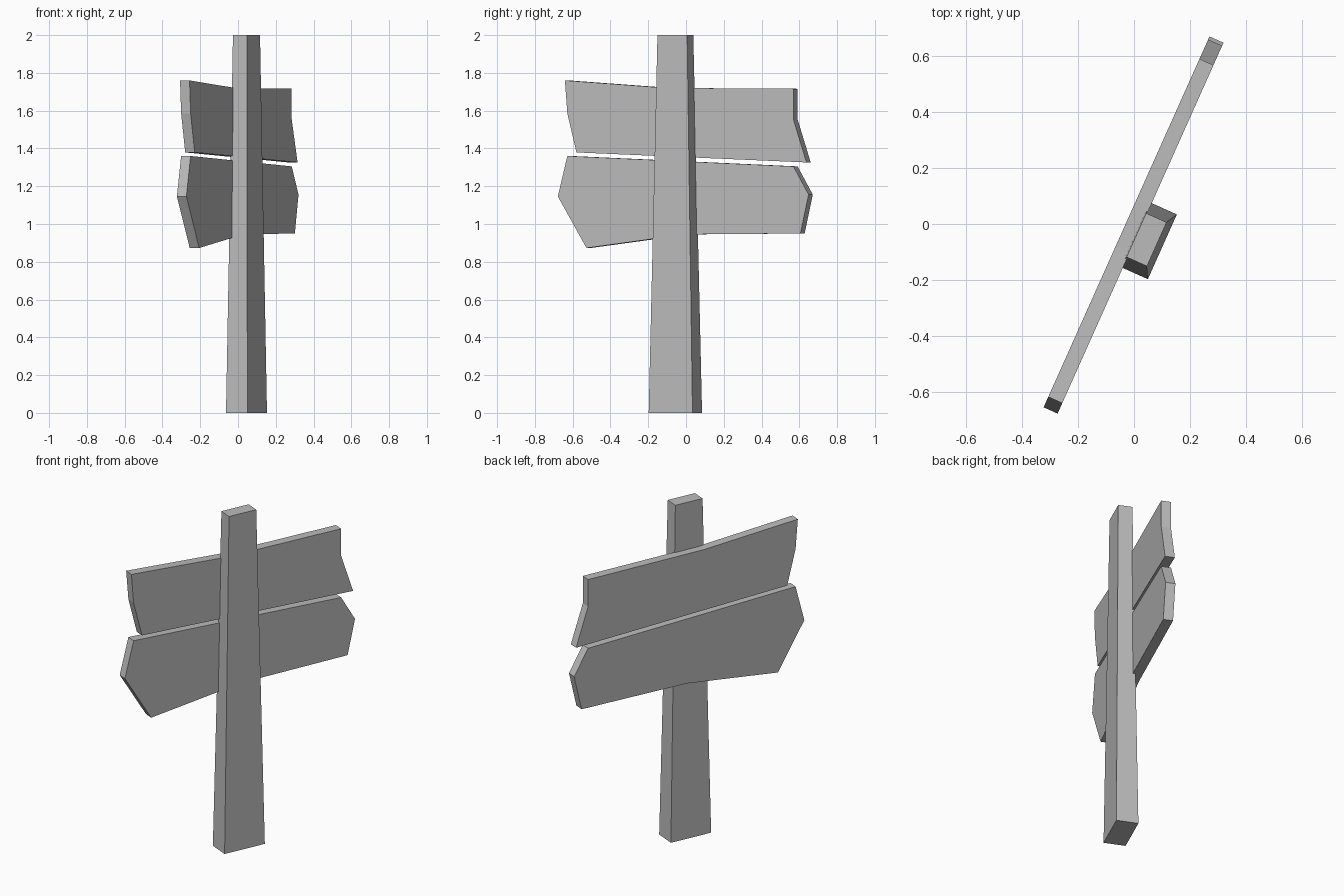
import bpy, bmesh, math
from mathutils import Matrix

cube = bpy.data.objects.get("Cube")
if cube:
    bpy.data.objects.remove(cube, do_unlink=True)

# One flat grey for the whole sign
grey = bpy.data.materials.new("weathered_grey")
grey.use_nodes = True
colour = (0.5, 0.5, 0.5, 1)
grey.diffuse_color = colour
grey.node_tree.nodes["Principled BSDF"].inputs["Base Color"].default_value = colour

# Local x runs along the planks, local -y is the post side
TURN = Matrix.Rotation(math.radians(65.9), 4, "Z")
THICKNESS = 0.055


def finish(name, bm):
    bmesh.ops.recalc_face_normals(bm, faces=bm.faces)
    bm.transform(TURN)
    mesh = bpy.data.meshes.new(name)
    bm.to_mesh(mesh)
    bm.free()
    mesh.materials.append(grey)
    bpy.context.collection.objects.link(bpy.data.objects.new(name, mesh))


def plank(name, outline):
    bm = bmesh.new()
    face = bm.faces.new([bm.verts.new((s, -THICKNESS / 2, z)) for s, z in outline])
    side = bmesh.ops.extrude_face_region(bm, geom=[face])
    moved = [v for v in side["geom"] if isinstance(v, bmesh.types.BMVert)]
    bmesh.ops.translate(bm, verts=moved, vec=(0, THICKNESS, 0))
    finish(name, bm)


# Tapered post
bm = bmesh.new()
bmesh.ops.create_cube(bm, size=2)
for v in bm.verts:
    half_x, half_y = (0.086, 0.04) if v.co.z > 0 else (0.127, 0.062)
    v.co = (v.co.x * half_x - 0.033, v.co.y * half_y - 0.064, v.co.z + 1)
finish("post", bm)

# Crooked sign planks
plank("upper_plank", [(-0.69, 1.76), (-0.676, 1.586), (-0.623, 1.379),
                      (0.711, 1.326), (0.635, 1.554), (0.635, 1.716), (-0.095, 1.72)])
plank("lower_plank", [(-0.676, 1.36), (-0.731, 1.146), (-0.565, 0.873), (0.01, 0.945),
                      (0.676, 0.95), (0.723, 1.156), (0.635, 1.305)])
